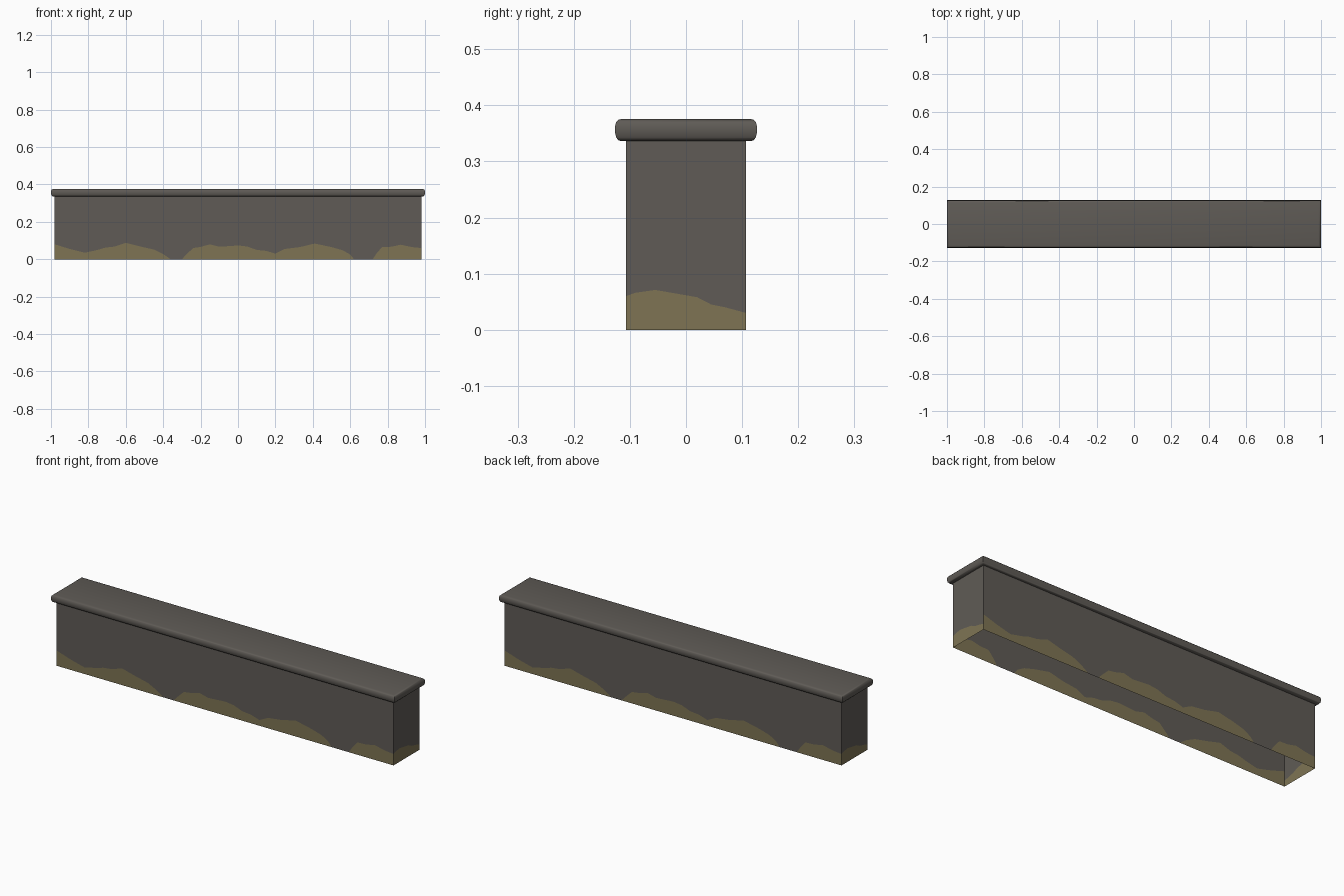
import bpy, bmesh, math

if "Cube" in bpy.data.objects:
    bpy.data.objects.remove(bpy.data.objects["Cube"])

WX, WY, WZ = 0.98, 0.107, 0.338   # wall half sizes and height


def material(name, rgb):
    m = bpy.data.materials.new(name)
    m.diffuse_color = (*rgb, 1)
    m.use_nodes = True
    m.node_tree.nodes["Principled BSDF"].inputs["Base Color"].default_value = m.diffuse_color
    return m


stone = material("grey stone", (0.115, 0.105, 0.093))
moss = material("dry moss", (0.21, 0.175, 0.088))


def finish(name, bm, mats, angle):
    bmesh.ops.remove_doubles(bm, verts=bm.verts, dist=1e-5)
    me = bpy.data.meshes.new(name)
    bm.to_mesh(me)
    bm.free()
    for m in mats:
        me.materials.append(m)
    ob = bpy.data.objects.new(name, me)
    bpy.context.collection.objects.link(ob)
    bpy.ops.object.select_all(action='DESELECT')
    ob.select_set(True)
    bpy.context.view_layer.objects.active = ob
    bpy.ops.object.shade_smooth_by_angle(angle=math.radians(angle))
    return ob


# Moss line: (position along the wall, moss height)
long_side = [(-WX, .08), (-.9, .055), (-.82, .035), (-.75, .05), (-.71, .062),
             (-.66, .068), (-.6, .088), (-.53, .07), (-.45, .052), (-.4, .028),
             (-.36, 0), (-.3, 0), (-.28, .022), (-.24, .06), (-.2, .066),
             (-.15, .08), (-.1, .067), (-.05, .07), (0, .074), (.05, .068),
             (.1, .05), (.15, .045), (.2, .03), (.25, .055), (.33, .065),
             (.41, .084), (.5, .065), (.56, .048), (.6, .025), (.62, 0),
             (.72, 0), (.74, .03), (.77, .065), (.82, .067), (.87, .078),
             (.93, .065), (WX, .06)]
short_side = [(-WY, .06), (-.09, .066), (-.055, .071), (-.02, .065), (.02, .058),
              (.045, .045), (.07, .04), (WY, .03)]

# Wall shell, open underneath; the second half is the first turned 180 degrees
bm = bmesh.new()


def add_face(points, index):
    pts = []
    for p in points:
        if p not in pts:
            pts.append(p)
    if len(pts) > 2:
        bm.faces.new([bm.verts.new(p) for p in pts]).material_index = index


for s in (1, -1):
    for line, place in ((long_side, lambda t, z: (s * t, -s * WY, z)),
                        (short_side, lambda t, z: (s * WX, s * t, z))):
        for (a, ha), (b, hb) in zip(line, line[1:]):
            add_face([place(a, 0), place(b, 0), place(b, hb), place(a, ha)], 1)
            add_face([place(a, ha), place(b, hb), place(b, WZ), place(a, WZ)], 0)
finish("wall", bm, [stone, moss], 30)

# Coping with rounded edge: rectangles lofted along (overhang, height)
profile = [(-.001, .336), (.008, .336), (.014, .338), (.0175, .343), (.0195, .351),
           (.02, .357), (.0195, .363), (.0175, .370), (.014, .374), (.007, .376)]
bm = bmesh.new()
rings = [[bm.verts.new((sx * (WX + o), sy * (WY + o), z))
          for sx, sy in ((-1, -1), (1, -1), (1, 1), (-1, 1))] for o, z in profile]
for lo, hi in zip(rings, rings[1:]):
    for i in range(4):
        j = (i + 1) % 4
        bm.faces.new((lo[i], lo[j], hi[j], hi[i]))
bm.faces.new(rings[-1])
finish("coping", bm, [stone], 40)
